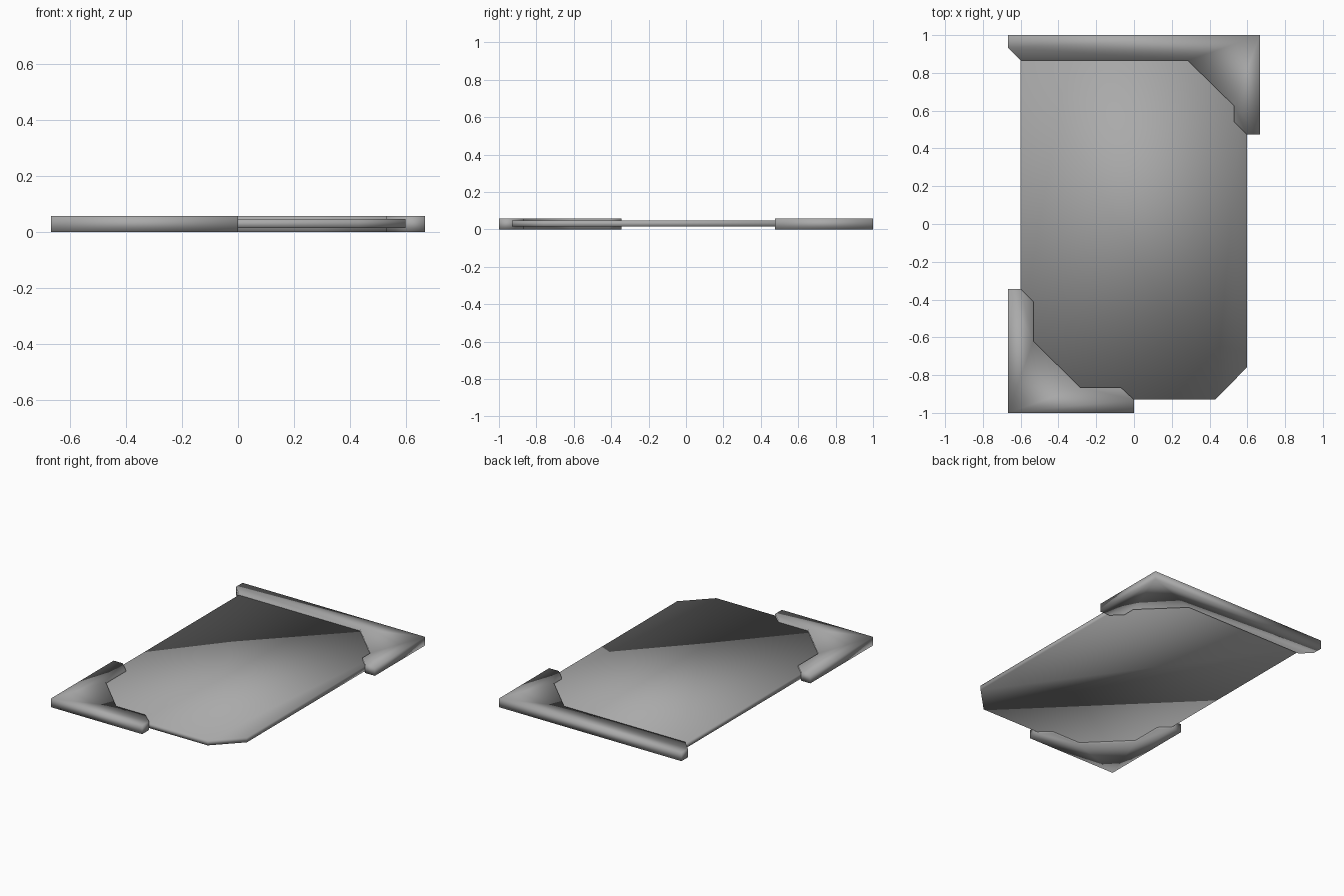
import bpy, bmesh

if "Cube" in bpy.data.objects:
    bpy.data.objects.remove(bpy.data.objects["Cube"])

grey = bpy.data.materials.new("dark_grey")
grey.diffuse_color = (0.4, 0.4, 0.4, 1)
grey.use_nodes = True
grey.node_tree.nodes["Principled BSDF"].inputs["Base Color"].default_value = grey.diffuse_color

def plate(name, outline, z0, z1):
    """Extrude a flat plan outline between two heights, with smooth shading."""
    bm = bmesh.new()
    face = bm.faces.new([bm.verts.new((x, y, z0)) for x, y in outline])
    top = bmesh.ops.extrude_face_region(bm, geom=[face], use_keep_orig=True)["geom"]
    bmesh.ops.translate(bm, vec=(0, 0, z1 - z0),
                        verts=[g for g in top if isinstance(g, bmesh.types.BMVert)])
    bmesh.ops.recalc_face_normals(bm, faces=bm.faces)
    for f in bm.faces:
        f.smooth = True
    mesh = bpy.data.meshes.new(name)
    bm.to_mesh(mesh)
    bm.free()
    mesh.materials.append(grey)
    obj = bpy.data.objects.new(name, mesh)
    bpy.context.collection.objects.link(obj)
    return obj

# Thin centre panel, one clipped corner, hidden edges tucked into the frames
plate("panel", [(-0.6, -0.93), (0.43, -0.93), (0.597, -0.76),
                (0.597, 0.93), (-0.6, 0.93)], 0.014, 0.046)

# Back frame: long rear rail with a short right-hand return
plate("back_corner_frame", [(-0.667, 1), (0.667, 1), (0.667, 0.475), (0.597, 0.475),
                            (0.53, 0.54), (0.53, 0.625), (0.285, 0.865),
                            (-0.6, 0.865), (-0.667, 0.933)], 0, 0.057)

# Front frame: smaller L-shaped bracket with chamfered ends
plate("front_corner_frame", [(-0.667, -1), (0, -1), (0, -0.93), (-0.07, -0.865),
                             (-0.285, -0.865), (-0.533, -0.62), (-0.533, -0.41),
                             (-0.6, -0.345), (-0.667, -0.345)], 0, 0.057)
